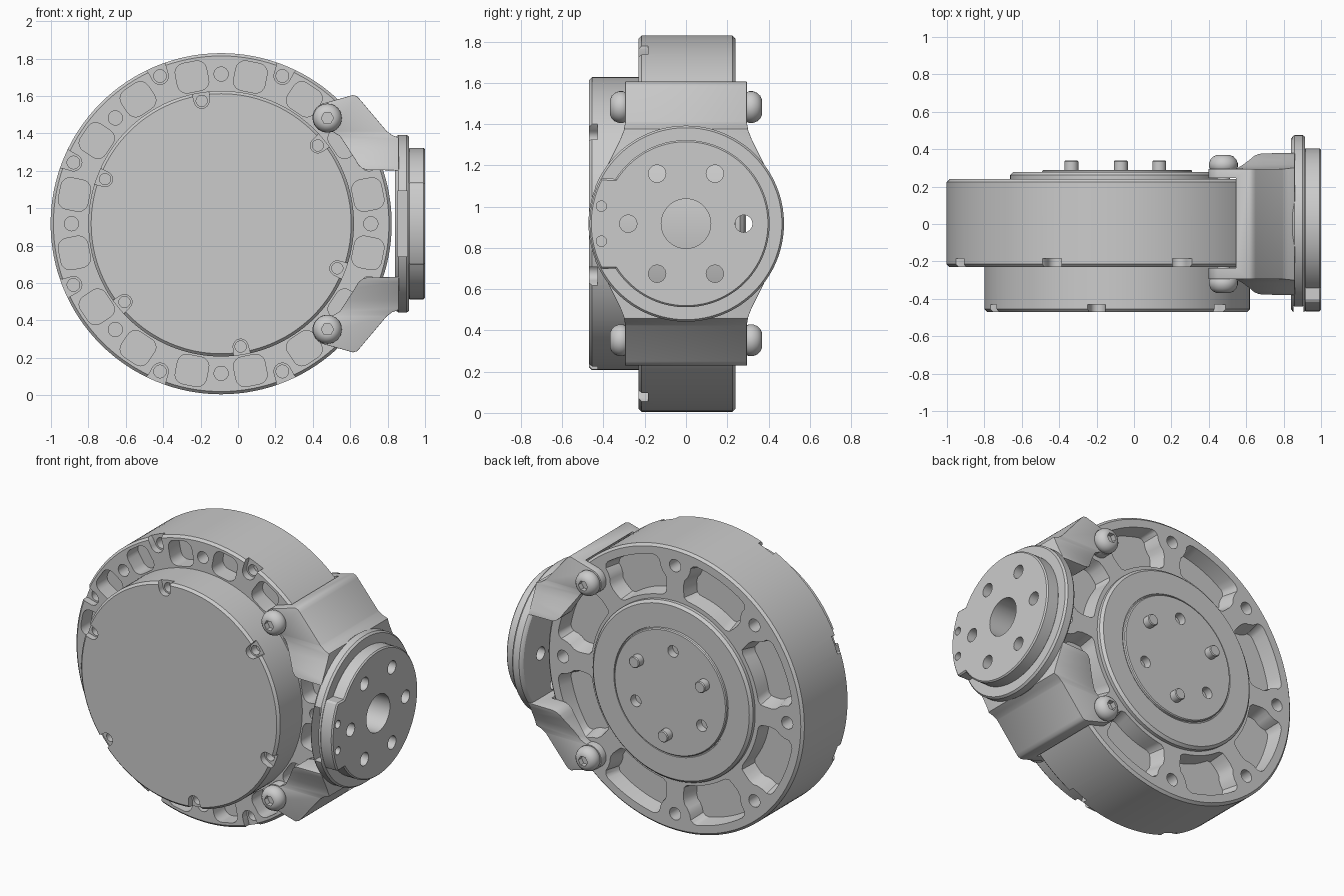
import bpy, bmesh
from math import sin, cos, radians, pi

if "Cube" in bpy.data.objects:
    bpy.data.objects.remove(bpy.data.objects["Cube"])

CX, CZ = -0.09, 0.917          # axis of the round housing


def place(axis, u, v, t):
    return (u, t, v) if axis == 'y' else (t, u, v)


def finish(bm, name):
    bmesh.ops.recalc_face_normals(bm, faces=bm.faces)
    me = bpy.data.meshes.new(name)
    bm.to_mesh(me)
    bm.free()
    ob = bpy.data.objects.new(name, me)
    bpy.context.collection.objects.link(ob)
    return ob


def prism(name, polys, axis, a, b, taper=1.0):
    """Extrude outlines from a to b along an axis; taper shrinks the b end."""
    bm = bmesh.new()
    for p in polys:
        n = len(p)
        mu, mv = sum(q[0] for q in p) / n, sum(q[1] for q in p) / n
        A = [bm.verts.new(place(axis, u, v, a)) for u, v in p]
        B = [bm.verts.new(place(axis, mu + (u - mu) * taper, mv + (v - mv) * taper, b)) for u, v in p]
        bm.faces.new(A)
        bm.faces.new(B)
        for i in range(n):
            j = (i + 1) % n
            bm.faces.new((A[i], A[j], B[j], B[i]))
    return finish(bm, name)


def arc(u, v, r, a0=0, a1=360, n=24):
    m = n if a1 - a0 == 360 else n - 1
    return [(u + r * cos(radians(a0 + (a1 - a0) * i / m)),
             v + r * sin(radians(a0 + (a1 - a0) * i / m))) for i in range(n)]


def lathe(name, prof, axis, u, v, n=128):
    """Solid of revolution from (position, radius) pairs."""
    bm = bmesh.new()
    rings = [[bm.verts.new(place(axis, cu, cv, t)) for cu, cv in arc(u, v, r, n=n)] for t, r in prof]
    bm.faces.new(rings[0])
    bm.faces.new(rings[-1])
    for A, B in zip(rings, rings[1:]):
        for i in range(n):
            j = (i + 1) % n
            bm.faces.new((A[i], A[j], B[j], B[i]))
    return finish(bm, name)


def apply(ob, mod):
    bpy.context.view_layer.objects.active = ob
    with bpy.context.temp_override(object=ob, active_object=ob):
        bpy.ops.object.modifier_apply(modifier=mod.name)


def cut(ob, cutter, op='DIFFERENCE'):
    m = ob.modifiers.new('cut', 'BOOLEAN')
    m.operation, m.solver, m.object = op, 'EXACT', cutter
    apply(ob, m)
    bpy.data.objects.remove(cutter)


def turned(pts, deg):
    """Rotate (radial, tangential) points to an angle around the housing axis."""
    c, s = cos(radians(deg)), sin(radians(deg))
    return [(CX + p * c - q * s, CZ + p * s + q * c) for p, q in pts]


def notch(r0, r, out):
    """Screw seat open to the outside, widening outwards."""
    return [(out, -r * 1.9), (r0 + r * .9, -r * 1.1)] + arc(r0, 0, r, 270, 90, 12) + \
           [(r0 + r * .9, r * 1.1), (out, r * 1.9)]


def rounded_box(u, v, w, h, r):
    return [p for sx, sy, a in ((1, 1, 0), (-1, 1, 90), (-1, -1, 180), (1, -1, 270))
            for p in arc(u + sx * (w - r), v + sy * (h - r), r, a, a + 90, 6)]


# main housing
body = lathe('housing', [(-.23, .897), (-.215, .912), (.225, .912), (.24, .897)], 'y', CX, CZ)
sixteen = [11.25 + 22.5 * k for k in range(16)]
eight = [45 * k for k in range(8)]
cut(body, prism('c', [turned(rounded_box(.80, 0, .08, .085, .05), a) for a in sixteen], 'y', -.3, -.12))
cut(body, prism('c', [turned(arc(.80, 0, .038), a) for a in eight], 'y', -.3, -.12))
cut(body, prism('c', [turned(notch(.855, .045, .98), a + 22.5) for a in eight], 'y', -.3, -.185))
cut(body, prism('c', [turned(arc(.855, 0, .034), a + 22.5) for a in eight], 'y', -.25, -.13))

# rear pockets between the ribs, narrowed beside the bolt bosses
half = [(.60, 14.5), (.615, 16.5), (.65, 17.2), (.69, 17.6), (.725, 17.2), (.75, 15.8),
        (.785, 14.9), (.82, 14.7), (.84, 13.5)]
side = [(r * cos(radians(a)), r * sin(radians(a))) for r, a in half]
pocket = side + arc(0, 0, .848, 12, -12, 9) + [(p, -q) for p, q in reversed(side)] + \
    arc(0, 0, .598, -12, 12, 7)
cut(body, prism('c', [turned(pocket, a + 22.5) for a in eight], 'y', .245, .14, .88))
cut(body, prism('c', [turned(arc(.80, 0, .04), a) for a in eight], 'y', .3, .14))

# front cover
cap = lathe('front_cover', [(-.2, .71), (-.455, .71), (-.47, .695)], 'y', CX, CZ)
six = [39 + 60 * k for k in range(6)]
cut(cap, prism('c', [turned(notch(.665, .04, .76), a) for a in six], 'y', -.5, -.43))
cut(cap, prism('c', [turned(arc(.665, 0, .03), a) for a in six], 'y', -.48, -.38))

# rear output hub with pins and holes
hub = lathe('output_hub', [(.13, .572), (.262, .572), (.278, .556), (.278, .41), (.272, .408),
                           (.272, .402), (.284, .40), (.29, .394)], 'y', CX, CZ)
cut(hub, prism('c', [turned(arc(.272, 0, .037), a) for a in (94.2, 214.2, -25.8)], 'y', .35, .18))
for a in (-85.8, 34.2, 154.2):
    u, v = turned([(.272, 0)], a)[0]
    lathe('hub_pin', [(.25, .037), (.335, .037), (.34, .032)], 'y', u, v, 24)

# bracket arms: front outline crossed with a flared side outline, hollowed for the housing
outline = arc(.478, .567, .08, 112, 290, 14) + [
    (.545, .468), (.625, .345), (.642, .315), (.665, .295), (.69, .287), (.86, .285),
    (.86, .46), (.825, .473), (.795, .495), (.65, .667), (.635, .682), (.615, .688)]
flare = [(.295, .75), (.295, .49), (.302, .45), (.318, .41), (.34, .365), (.365, .315),
         (.385, .275), (.39, .2)]
flare += [(-y, z) for y, z in reversed(flare)]
for s, label in ((1, 'upper'), (-1, 'lower')):
    arm = prism(f'bracket_{label}_arm', [[(x, CZ + s * z) for x, z in outline]], 'y', -.5, .5)
    cut(arm, prism('c', [[(y, CZ + s * z) for y, z in flare]], 'x', .2, 1.2), 'INTERSECT')
    bev = arm.modifiers.new('bevel', 'BEVEL')
    bev.width, bev.segments, bev.limit_method, bev.angle_limit = .012, 2, 'ANGLE', radians(50)
    apply(arm, bev)
    cut(arm, lathe('c', [(-.235, .922), (.245, .922)], 'y', CX, CZ))

    # button-head screws on both sides of each arm
    for d in (-1, 1):
        z = CZ + s * .565
        screw = lathe('bracket_screw', [(d * t, r) for t, r in (
            (.2, .035), (.295, .035), (.295, .072), (.305, .077), (.325, .077), (.345, .069),
            (.36, .055), (.368, .038))], 'y', .478, z, 32)
        cut(screw, prism('c', [arc(.478, z, .033, n=6)], 'y', d * .335, d * .4))

# round bracket plate and keyed mounting flange
ring = lathe('bracket_plate', [(.84, .455), (.848, .468), (.858, .475), (.902, .475), (.915, .465)],
             'x', 0, CZ)
cut(ring, prism('c', [[(-.6, CZ - .175), (-.38, CZ - .175), (-.38, CZ + .175), (-.6, CZ + .175)]],
                'x', .852, .905))
key = arc(0, CZ, .405, -147.5, 147.5, 90) + arc(0, CZ, .467, 152, 208, 20)
flange = prism('mounting_flange', [key], 'x', .91, 1.0)
bev = flange.modifiers.new('bevel', 'BEVEL')
bev.width, bev.segments, bev.limit_method, bev.angle_limit = .008, 1, 'ANGLE', radians(60)
apply(flange, bev)
for ob in (ring, flange):
    holes = [arc(0, CZ, .12, n=48)]
    holes += [arc(.28 * cos(k * pi / 3), CZ + .28 * sin(k * pi / 3), .042) for k in range(6)]
    cut(ob, prism('c', holes, 'x', .8, 1.1))
cut(flange, prism('c', [arc(-.41, CZ + d, .025) for d in (-.085, .085)], 'x', .94, 1.1))

# smooth shading with sharp edges kept
bpy.ops.object.select_all(action='SELECT')
bpy.context.view_layer.objects.active = body
bpy.ops.object.shade_smooth_by_angle(angle=radians(30))
